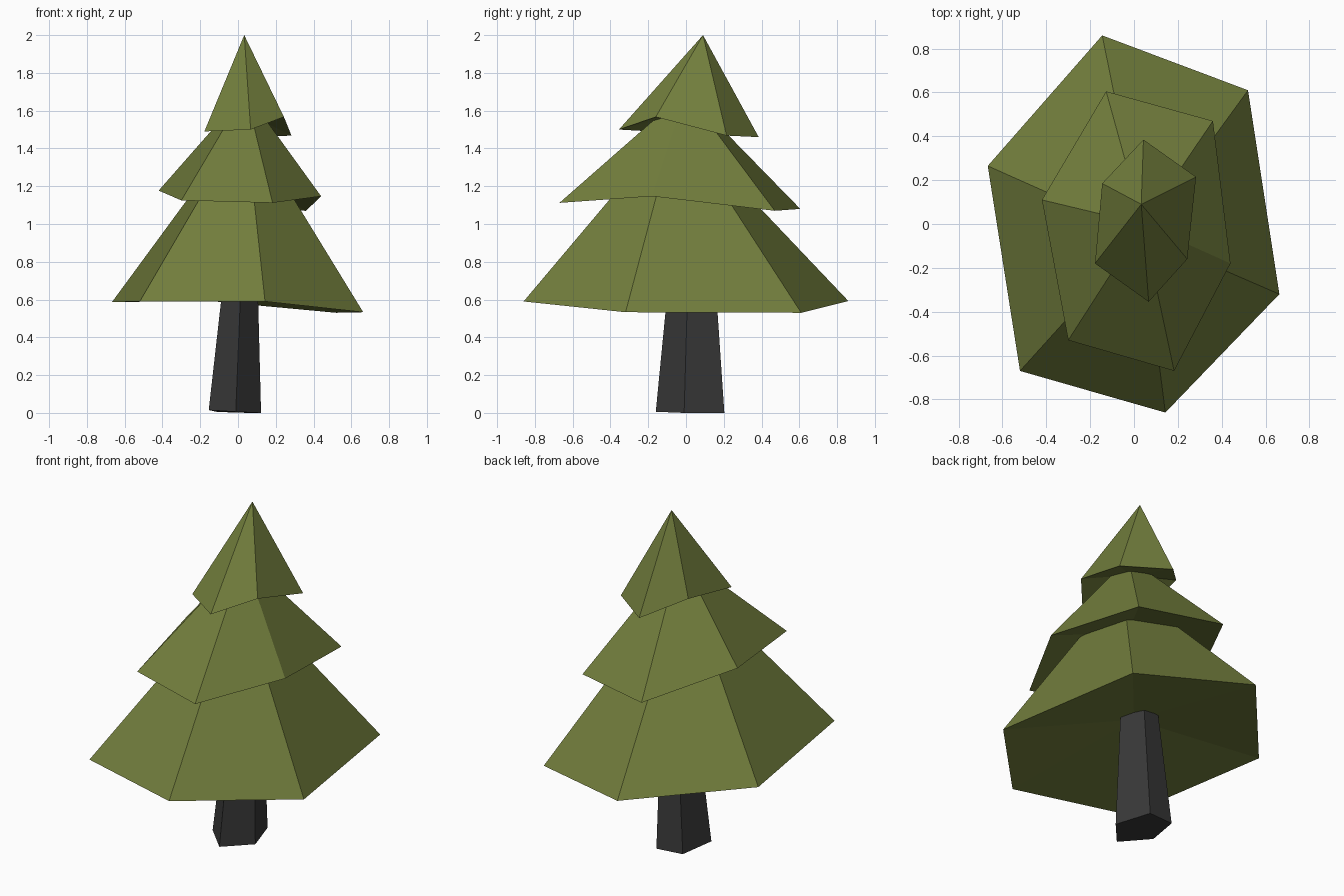
import bpy
import bmesh

if "Cube" in bpy.data.objects:
    bpy.data.objects.remove(bpy.data.objects["Cube"])


def material(name, rgb):
    m = bpy.data.materials.new(name)
    m.diffuse_color = (*rgb, 1.0)
    m.use_nodes = True
    m.node_tree.nodes["Principled BSDF"].inputs["Base Color"].default_value = m.diffuse_color
    return m


def build(name, ring, top, under, mat):
    """Flat-sided solid: base ring joined to a tip or second ring; `under` is
    an optional raised centre that makes the underside slightly hollow."""
    bm = bmesh.new()
    base = [bm.verts.new(p) for p in ring]
    upper = [bm.verts.new(p) for p in top]
    centre = bm.verts.new(under) if under else None
    n = len(base)
    for i in range(n):
        j = (i + 1) % n
        if len(upper) == 1:
            bm.faces.new((base[i], base[j], upper[0]))
        else:
            bm.faces.new((base[i], base[j], upper[j], upper[i]))
        if centre:
            bm.faces.new((base[j], base[i], centre))
    if not centre:
        bm.faces.new(base[::-1])
    if len(upper) > 1:
        bm.faces.new(upper)
    bmesh.ops.recalc_face_normals(bm, faces=bm.faces)
    mesh = bpy.data.meshes.new(name)
    bm.to_mesh(mesh)
    bm.free()
    mesh.materials.append(mat)
    bpy.context.collection.objects.link(bpy.data.objects.new(name, mesh))


green = material("olive green", (0.168, 0.208, 0.046))
dark = material("charcoal bark", (0.041, 0.041, 0.041))

# Foliage tiers: uneven six-sided cones with hollow undersides
build("lower_foliage",
      [(-0.145, 0.86, 0.592), (-0.667, 0.265, 0.587), (-0.52, -0.67, 0.59),
       (0.143, -0.86, 0.59), (0.663, -0.32, 0.533), (0.52, 0.61, 0.53)],
      [(0.04, -0.05, 1.55)], (0.0, 0.0, 0.70), green)
build("middle_foliage",
      [(-0.127, 0.605, 1.08), (-0.42, 0.11, 1.177), (-0.30, -0.53, 1.125),
       (0.183, -0.67, 1.112), (0.44, -0.18, 1.147), (0.36, 0.47, 1.07)],
      [(0.04, 0.0, 1.70)], (0.02, -0.03, 1.25), green)
build("top_foliage",
      [(0.043, 0.385, 1.46), (-0.145, 0.185, 1.55), (-0.178, -0.18, 1.49),
       (0.067, -0.355, 1.50), (0.243, -0.16, 1.567), (0.283, 0.215, 1.468)],
      [(0.033, 0.09, 2.0)], (0.035, 0.015, 1.59), green)

# Trunk: tapering five-sided post
foot = [(0.055, 0.203, 0.0), (-0.11, 0.188, 0.005), (-0.155, -0.02, 0.015),
        (-0.012, -0.16, 0.006), (0.122, -0.01, 0.0)]
head = [(0.014 + 0.64 * (x + 0.0175), 0.031 + 0.67 * (y - 0.02), 0.73)
        for x, y, z in foot]
build("trunk", foot, head, None, dark)
